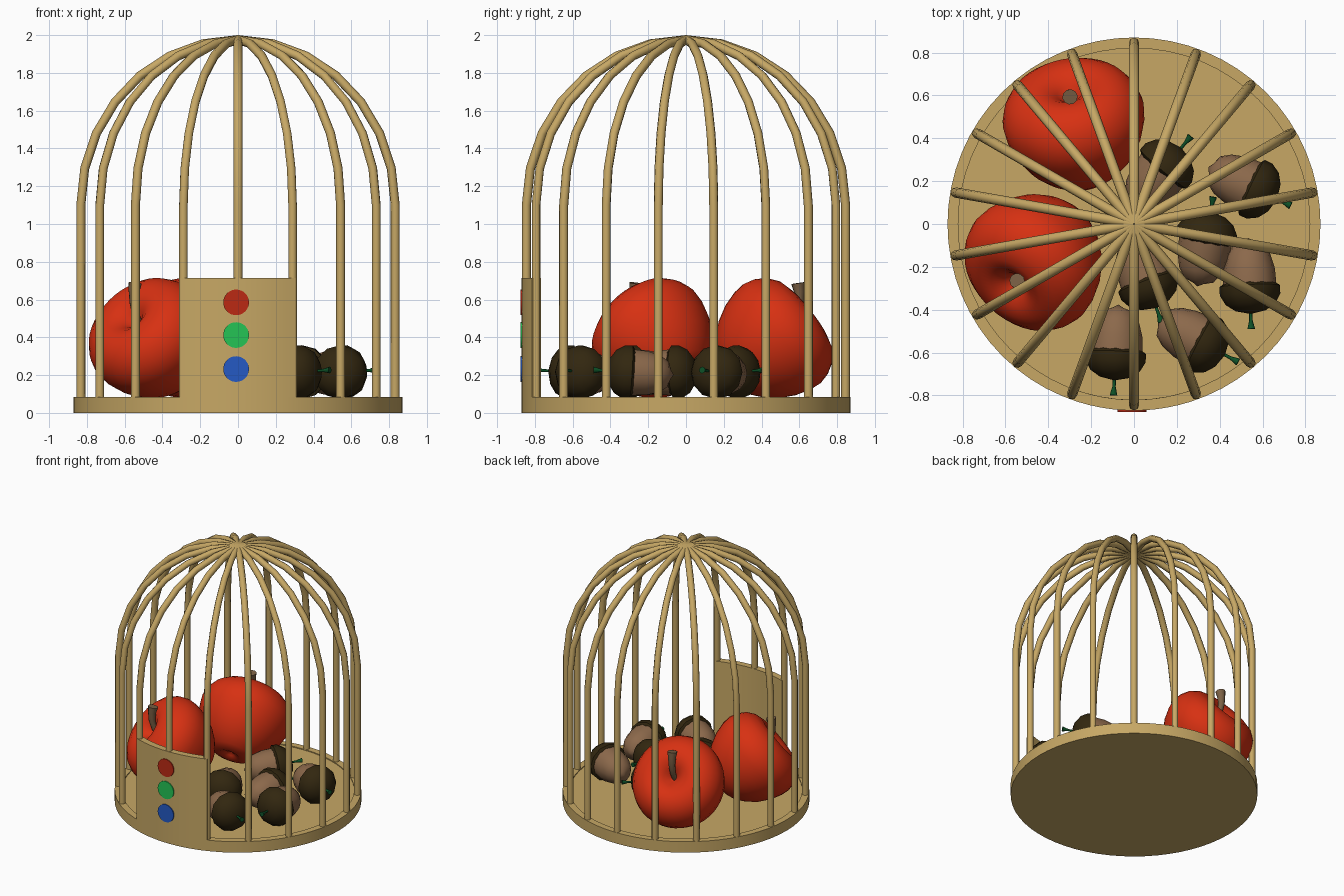
import bpy, bmesh, math
from math import sin, cos, pi, radians
from mathutils import Vector, Matrix

cube = bpy.data.objects.get("Cube")
if cube:
    bpy.data.objects.remove(cube)


def material(name, rgb):
    m = bpy.data.materials.new(name)
    m.use_nodes = True
    color = (*rgb, 1)
    m.diffuse_color = color
    bsdf = m.node_tree.nodes["Principled BSDF"]
    bsdf.inputs["Base Color"].default_value = color
    bsdf.inputs["Roughness"].default_value = 0.7
    return m


WOOD = material("tan wood", (0.57, 0.39, 0.13))
APPLE = material("apple red", (0.68, 0.03, 0.006))
TWIG = material("twig brown", (0.2, 0.12, 0.06))
NUT = material("nut brown", (0.26, 0.14, 0.07))
CAP = material("dark cap brown", (0.032, 0.02, 0.005))
LEAF = material("dark green", (0.004, 0.08, 0.02))
RED = material("button red", (0.5, 0.023, 0.007))
GREEN = material("button green", (0.018, 0.55, 0.09))
BLUE = material("button blue", (0.018, 0.1, 0.55))


def add(name, data, mat, matrix=Matrix()):
    ob = bpy.data.objects.new(name, data)
    bpy.context.collection.objects.link(ob)
    ob.matrix_world = matrix
    if not data.materials:
        data.materials.append(mat)
    return ob


def lathe(name, profile, segs, start=0, sweep=2 * pi, smooth=50):
    """Revolve (radius, height) points; a partial sweep treats the profile as a closed loop."""
    full = sweep > 6.28
    bm = bmesh.new()
    rings = []
    for i in range(segs if full else segs + 1):
        a = start + sweep * i / segs
        rings.append([bm.verts.new((r * cos(a), r * sin(a), z)) for r, z in profile])
    n = len(profile)
    for i in range(segs):
        p, q = rings[i], rings[(i + 1) % len(rings)]
        for j in range(n - 1 if full else n):
            k = (j + 1) % n
            bm.faces.new((p[j], q[j], q[k], p[k]))
    if not full:
        bm.faces.new(rings[0])
        bm.faces.new(rings[-1])
    bmesh.ops.remove_doubles(bm, verts=bm.verts, dist=1e-5)
    bmesh.ops.recalc_face_normals(bm, faces=bm.faces)
    for f in bm.faces:
        f.smooth = True
    for e in bm.edges:
        if len(e.link_faces) == 2 and e.calc_face_angle() > radians(smooth):
            e.smooth = False
    me = bpy.data.meshes.new(name)
    bm.to_mesh(me)
    bm.free()
    return me


def tube(name, points, bevel, radii=None, res=2):
    cu = bpy.data.curves.new(name, "CURVE")
    cu.dimensions = "3D"
    cu.bevel_depth = bevel
    cu.bevel_resolution = res
    cu.use_fill_caps = True
    sp = cu.splines.new("POLY")
    sp.points.add(len(points) - 1)
    for i, p in enumerate(points):
        sp.points[i].co = (*p, 1)
        sp.points[i].radius = radii[i] if radii else 1
    sp.use_smooth = True
    return cu


# Round base with a raised rim
R, FLOOR, RIM = 0.87, 0.078, 0.085
base = lathe("base", [(0, 0), (R, 0), (R, RIM), (0.82, RIM), (0.82, FLOOR), (0, FLOOR)], 64)
add("base", base, WOOD)

# Cage bars: straight uprights that bend into a dome
RB, BEND, RISE, STEPS = 0.845, 1.1, 0.876, 7
path = [(RB, 0, 0.06)]
for i in range(STEPS + 1):
    a = pi / 2 * i / STEPS
    path.append((RB * cos(a), 0, BEND + RISE * sin(a)))
bar = tube("bar", path, 0.024)
for i in range(18):
    add(f"bar_{i + 1}", bar, WOOD, Matrix.Rotation(radians(10 + 20 * i), 4, "Z"))

# Curved front panel with three buttons
half = radians(20.5)
panel = lathe("front_panel", [(0.82, RIM), (R, RIM), (R, 0.715), (0.82, 0.715)],
              12, -pi / 2 - half, 2 * half)
add("front_panel", panel, WOOD)
disc = [(0, 0), (0.068, 0), (0.068, 0.018), (0, 0.018)]
for label, z, mat in (("red", 0.585, RED), ("green", 0.412, GREEN), ("blue", 0.232, BLUE)):
    place = Matrix.Translation((-0.01, -0.858, z)) @ Matrix.Rotation(pi / 2, 4, "X")
    add(f"{label}_button", lathe(f"{label}_button", disc, 32), mat, place)

# Apples: tilted bodies with dimples, and bent stems that flare at the tip
body = lathe("apple", [(0, -0.25), (0.03, -0.28), (0.08, -0.3), (0.15, -0.272), (0.21, -0.22),
                       (0.26, -0.16), (0.303, -0.08), (0.327, 0), (0.333, 0.06), (0.318, 0.12),
                       (0.285, 0.175), (0.235, 0.215), (0.17, 0.235), (0.11, 0.225),
                       (0.06, 0.19), (0.025, 0.145), (0, 0.12)], 40, smooth=80)
stem = tube("apple_stem", [(0, 0.085, 0.06), (0, 0.125, 0.13), (0, 0.143, 0.2),
                           (0, 0.142, 0.26), (0, 0.135, 0.305)],
            0.036, [0.5, 0.55, 0.65, 0.8, 1], 3)
tilt = Vector((0, 0.79, 0.61)).to_track_quat("Z", "Y").to_matrix().to_4x4()
for label, x, y, turn in (("back", -0.275, 0.46, 10), ("front", -0.455, -0.165, 138)):
    place = Matrix.Translation((x, y, 0.382)) @ Matrix.Rotation(radians(turn), 4, "Z")
    add(f"{label}_apple", body, APPLE, place @ tilt)
    add(f"{label}_apple_stem", stem, TWIG, place)

# Acorns lying on the floor: nut, cap and small green stalk along local z
nut = lathe("acorn_nut", [(0, -0.225), (0.025, -0.21), (0.07, -0.195), (0.1, -0.15),
                          (0.12, -0.08), (0.125, 0), (0, 0.02)], 14)
cap = lathe("acorn_cap", [(0, 0), (0.12, -0.015), (0.142, 0), (0.141, 0.04), (0.115, 0.085),
                          (0.07, 0.115), (0, 0.13)], 12)
stalk = lathe("acorn_stalk", [(0, 0.11), (0.007, 0.11), (0.008, 0.16), (0.018, 0.2),
                              (0, 0.2)], 8)
acorns = [(0.137, 0.256, 50), (0.55, 0.17, -25), (0.335, -0.07, 80), (0.54, -0.29, -88),
          (0.06, -0.27, -70), (-0.085, -0.6, -93), (0.31, -0.55, -28)]
for i, (x, y, heading) in enumerate(acorns, 1):
    a = radians(heading)
    axis = Vector((cos(a), sin(a), 0.06))
    place = Matrix.Translation((x, y, 0.215)) @ axis.to_track_quat("Z", "Y").to_matrix().to_4x4()
    for part, data, mat in (("nut", nut, NUT), ("cap", cap, CAP), ("stalk", stalk, LEAF)):
        add(f"acorn_{i}_{part}", data, mat, place)
